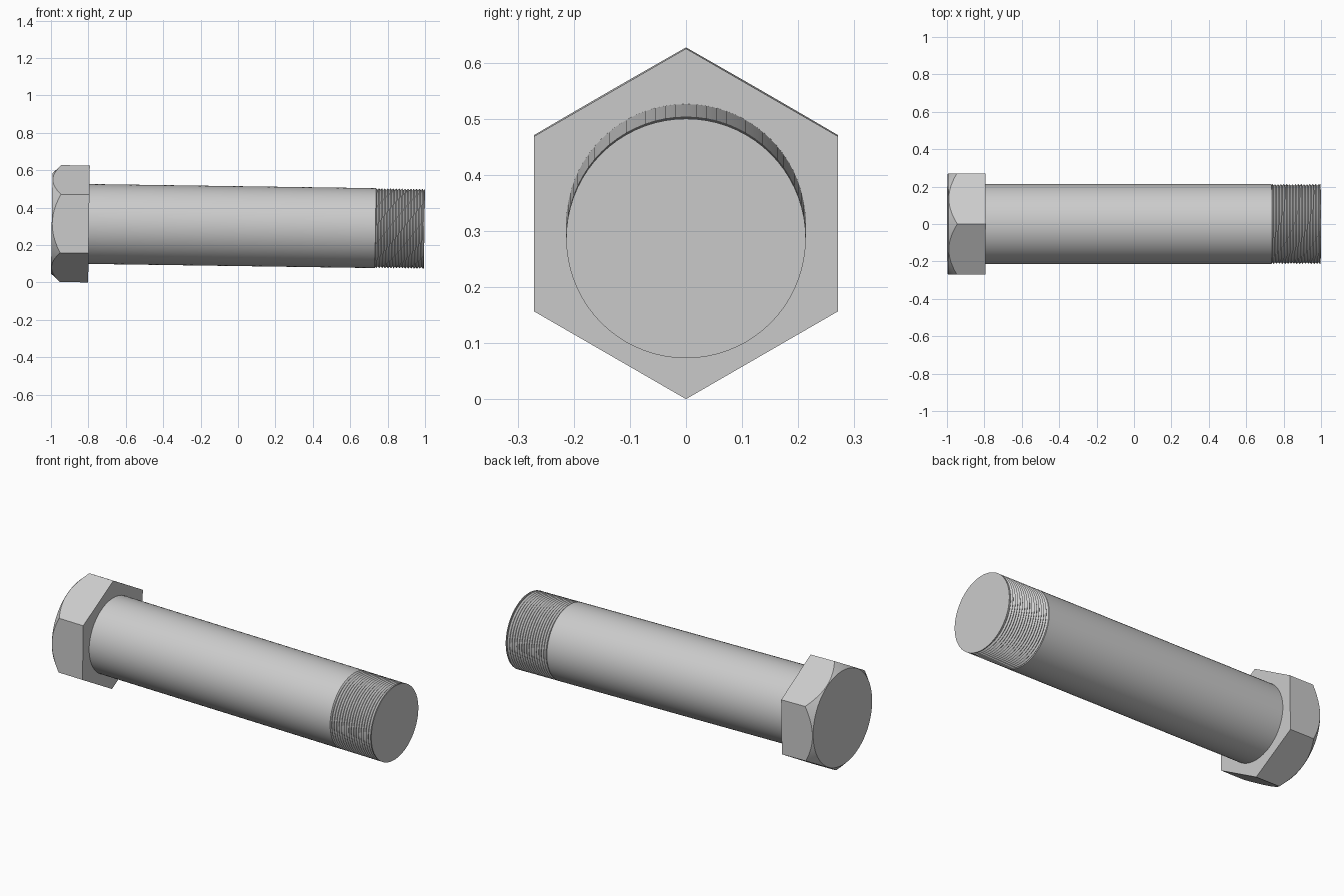
import bpy, bmesh
from math import pi, cos, sin, tau
from mathutils import Matrix

if "Cube" in bpy.data.objects:
    bpy.data.objects.remove(bpy.data.objects["Cube"])

# One steel colour for the whole bolt
steel = bpy.data.materials.new("grey steel")
steel.use_nodes = True
steel.diffuse_color = (0.6, 0.6, 0.6, 1)
steel.node_tree.nodes["Principled BSDF"].inputs["Base Color"].default_value = (0.6, 0.6, 0.6, 1)

# The bolt lies along x and sags slightly towards its tip
POSE = Matrix.Translation((0, 0, 0.3012)) @ Matrix.Rotation(0.0145, 4, "Y")
SIDES = 72
HEAD_BACK, HEAD_UNDER, THREAD_START, TIP = -0.996, -0.797, 0.735, 0.997
SHANK_R, ROOT_R = 0.2135, 0.205
APOTHEM, CAP_R = 0.2705, 0.268
PITCH = 0.0155


def polar(x, r, a):
    return (x, r * sin(a), r * cos(a))


def finish(name, bm):
    bmesh.ops.remove_doubles(bm, verts=bm.verts, dist=1e-5)
    bmesh.ops.recalc_face_normals(bm, faces=bm.faces)
    mesh = bpy.data.meshes.new(name)
    bm.to_mesh(mesh)
    bm.free()
    obj = bpy.data.objects.new(name, mesh)
    bpy.context.collection.objects.link(obj)
    mesh.materials.append(steel)
    obj.matrix_world = POSE
    bpy.ops.object.select_all(action="DESELECT")
    obj.select_set(True)
    bpy.context.view_layer.objects.active = obj
    bpy.ops.object.shade_smooth_by_angle(angle=pi / 9)
    return obj


def loft(name, rings):
    """Skin a list of rings (each a list of points) and cap both ends."""
    bm = bmesh.new()
    loops = [[bm.verts.new(p) for p in ring] for ring in rings]
    for low, high in zip(loops, loops[1:]):
        for i in range(len(low)):
            j = (i + 1) % len(low)
            bm.faces.new((low[i], low[j], high[j], high[i]))
    bm.faces.new(loops[0])
    bm.faces.new(loops[-1])
    return finish(name, bm)


def circle(x, r):
    return [polar(x, r, tau * i / SIDES) for i in range(SIDES)]


# Hexagonal head with a conical chamfer that scallops the flats
angles = [tau * i / SIDES for i in range(SIDES)]
hex_r = [APOTHEM / cos(a % (pi / 3) - pi / 6) for a in angles]
loft("hex_head", [
    [polar(HEAD_UNDER, r, a) for r, a in zip(hex_r, angles)],
    [polar(HEAD_BACK + (r - CAP_R) * 1.05, r, a) for r, a in zip(hex_r, angles)],
    circle(HEAD_BACK, CAP_R),
])

# Plain shank, and the core that closes the tip
loft("shank", [circle(HEAD_UNDER, SHANK_R), circle(THREAD_START, SHANK_R)])
loft("thread_core", [circle(THREAD_START, ROOT_R - 0.003), circle(TIP - 0.004, ROOT_R - 0.003),
                     circle(TIP - 0.004, SHANK_R), circle(TIP, SHANK_R)])

# Helical thread: crest and root lines wound together, trimmed at both ends
bm = bmesh.new()
turns = int((TIP - THREAD_START) / PITCH) + 2
crest, root = [], []
for k in range(turns * SIDES):
    a = tau * k / SIDES
    x = THREAD_START + PITCH * (k / SIDES - 1)
    for line, r, shift in ((crest, SHANK_R, 0), (root, ROOT_R, PITCH / 2)):
        line.append(bm.verts.new(polar(min(max(x + shift, THREAD_START), TIP - 0.002), r, a)))
for k in range(len(crest) - 1):
    bm.faces.new((crest[k], root[k], root[k + 1], crest[k + 1]))
    n = k + SIDES
    if n + 1 < len(crest):
        bm.faces.new((root[k], crest[n], crest[n + 1], root[k + 1]))
finish("thread", bm)
